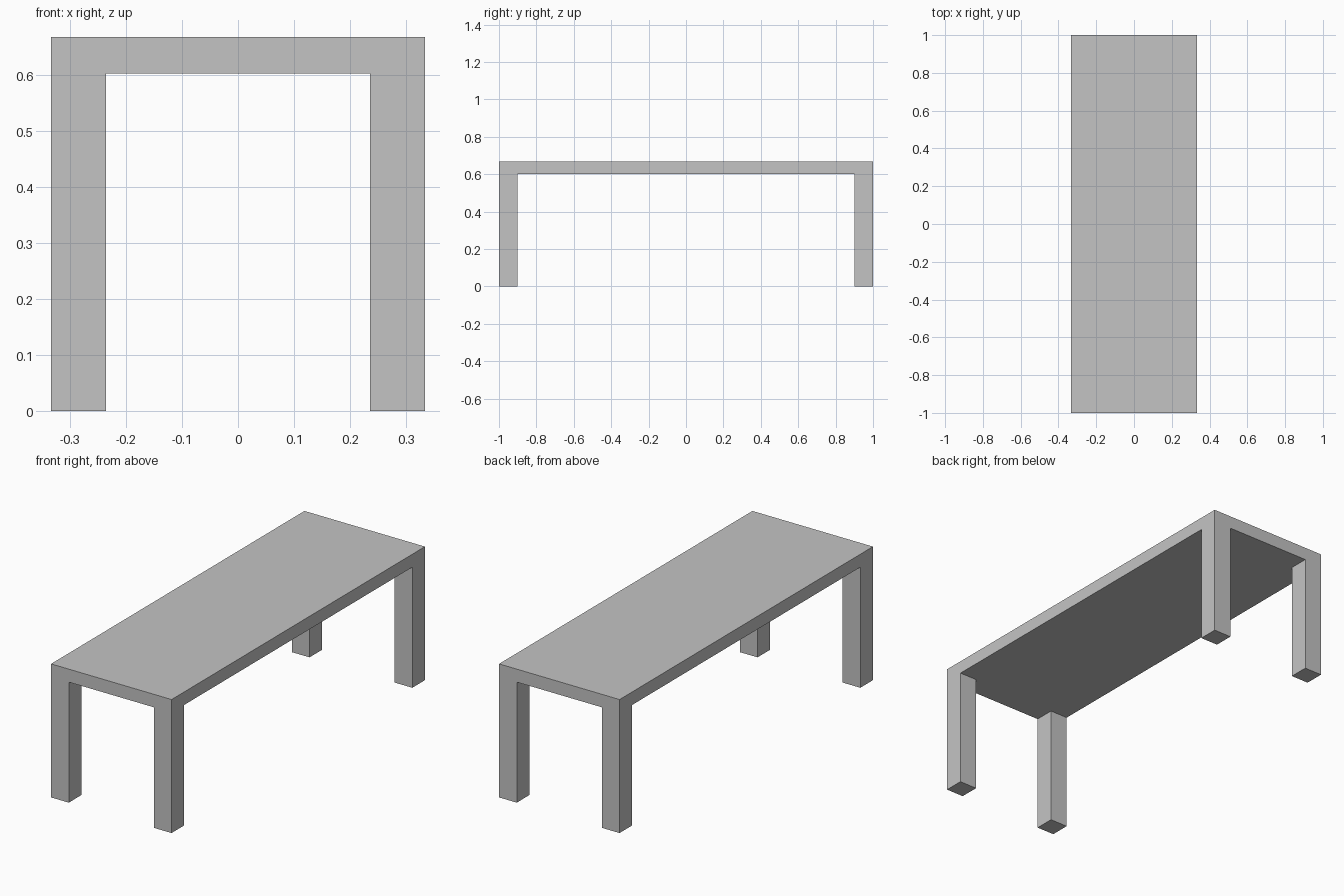
import bpy
import bmesh
from mathutils import Matrix, Vector

cube = bpy.data.objects.get("Cube")
if cube:
    bpy.data.objects.remove(cube, do_unlink=True)

HALF_X, HALF_Y = 0.333, 1.0
HEIGHT, UNDERSIDE = 0.667, 0.602
INNER_X, INNER_Y = 0.235, 0.9

# Material
grey = bpy.data.materials.new("plain_grey")
grey.use_nodes = True
colour = (0.55, 0.55, 0.55, 1)
grey.diffuse_color = colour
grey.node_tree.nodes["Principled BSDF"].inputs["Base Color"].default_value = colour

# Table top slab
bm = bmesh.new()
thickness = HEIGHT - UNDERSIDE
slab = (Matrix.Translation((0, 0, UNDERSIDE + thickness / 2))
        @ Matrix.Diagonal((2 * HALF_X, 2 * HALF_Y, thickness, 1)))
bmesh.ops.create_cube(bm, size=1, matrix=slab)

# Cut lines along the inner sides of the legs
for axis, inner in ((Vector((1, 0, 0)), INNER_X), (Vector((0, 1, 0)), INNER_Y)):
    for side in (-1, 1):
        bmesh.ops.bisect_plane(bm, geom=bm.verts[:] + bm.edges[:] + bm.faces[:],
                               plane_co=axis * inner * side, plane_no=axis)

# Legs pulled down from the four underside corners
bm.normal_update()
corners = []
for face in bm.faces:
    c = face.calc_center_median()
    if face.normal.z < -0.9 and abs(c.x) > INNER_X and abs(c.y) > INNER_Y:
        corners.append(face)
legs = bmesh.ops.extrude_discrete_faces(bm, faces=corners)["faces"]
for foot in legs:
    rim = foot.verts[:]
    top = [v.co.copy() for v in rim]
    for v in rim:
        v.co.z = 0
    # Leg sides join the foot to the underside
    upper = [bm.verts.new(co) for co in top]
    for i in range(len(rim)):
        j = (i + 1) % len(rim)
        bm.faces.new((rim[j], rim[i], upper[i], upper[j]))

# Weld, drop hidden faces, and merge flush surfaces into clean flat faces
bmesh.ops.remove_doubles(bm, verts=bm.verts[:], dist=0.0001)
hidden = []
for face in bm.faces:
    c = face.calc_center_median()
    if (abs(face.normal.z) > 0.9 and abs(c.z - UNDERSIDE) < 0.001
            and abs(c.x) > INNER_X and abs(c.y) > INNER_Y):
        hidden.append(face)
bmesh.ops.delete(bm, geom=hidden, context="FACES_ONLY")
bmesh.ops.recalc_face_normals(bm, faces=bm.faces[:])
bmesh.ops.dissolve_limit(bm, angle_limit=0.01, verts=bm.verts[:], edges=bm.edges[:])

mesh = bpy.data.meshes.new("table")
bm.to_mesh(mesh)
bm.free()
mesh.materials.append(grey)
bpy.context.collection.objects.link(bpy.data.objects.new("table", mesh))
